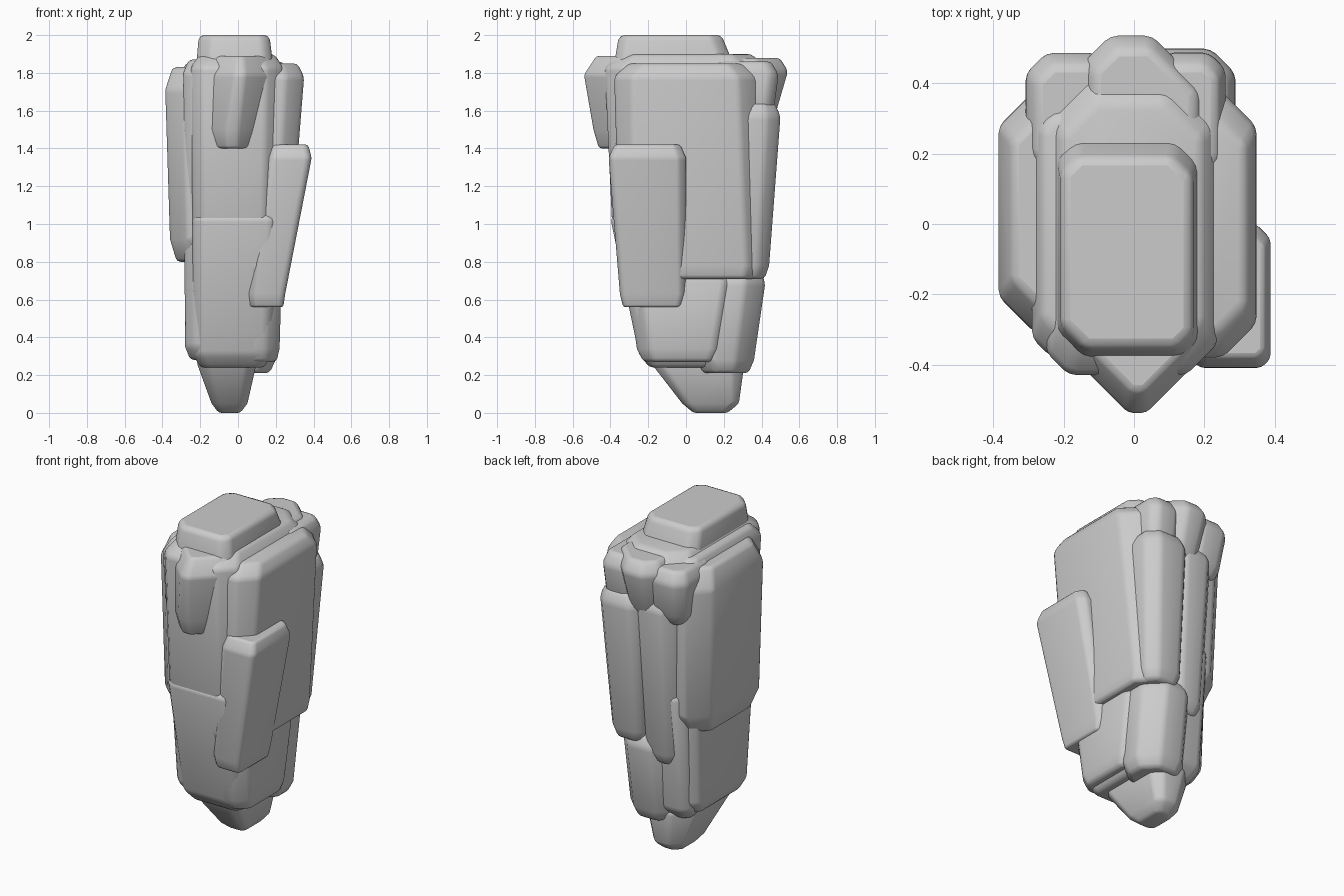
import bpy
import bmesh
import math
import random

random.seed(4)

default_cube = bpy.data.objects.get("Cube")
if default_cube:
    bpy.data.objects.remove(default_cube, do_unlink=True)

stone = bpy.data.materials.new("grey stone")
stone.use_nodes = True
stone_colour = (0.6, 0.6, 0.6, 1)
stone.diffuse_color = stone_colour
stone_shader = stone.node_tree.nodes["Principled BSDF"]
stone_shader.inputs["Base Color"].default_value = stone_colour


def outline(x_range, y_range, scale, cuts):
    """Rectangle scaled about its middle, with unevenly chamfered corners."""
    x_mid, y_mid = sum(x_range) / 2, sum(y_range) / 2
    x0, x1 = [x_mid + (x - x_mid) * scale for x in x_range]
    y0, y1 = [y_mid + (y - y_mid) * scale for y in y_range]
    size = min(x1 - x0, y1 - y0)
    a, b, c, d = [cut * size for cut in cuts]
    return [
        (x0 + a, y0), (x1 - b, y0), (x1, y0 + b), (x1, y1 - c),
        (x1 - c, y1), (x0 + d, y1), (x0, y1 - d), (x0, y0 + a),
    ]


def chunk(name, z, x_low, x_high, y_low, y_high, foot=0.8, crown=0.8,
          cap=0.07, chamfer=0.25):
    """Rock chunk: a tapering body closed by a narrower foot and crown."""
    cuts = [chamfer * random.uniform(0.6, 1.4) for corner in range(4)]
    bottom, top = z
    sections = [
        (bottom, x_low, y_low, foot),
        (bottom + cap, x_low, y_low, 1),
        (top - cap, x_high, y_high, 1),
        (top, x_high, y_high, crown),
    ]
    bm = bmesh.new()
    rings = []
    for height, x_range, y_range, scale in sections:
        points = outline(x_range, y_range, scale, cuts)
        rings.append([bm.verts.new((x, y, height)) for x, y in points])
    for lower, upper in zip(rings, rings[1:]):
        for i in range(len(lower)):
            j = (i + 1) % len(lower)
            bm.faces.new((lower[i], lower[j], upper[j], upper[i]))
    bm.faces.new(list(reversed(rings[0])))
    bm.faces.new(rings[-1])
    bmesh.ops.recalc_face_normals(bm, faces=bm.faces[:])
    mesh = bpy.data.meshes.new(name)
    bm.to_mesh(mesh)
    bm.free()
    mesh.materials.append(stone)
    obj = bpy.data.objects.new(name, mesh)
    bpy.context.collection.objects.link(obj)
    # Worn edges
    worn = obj.modifiers.new("worn edges", "BEVEL")
    worn.width = 0.02
    worn.segments = 2
    worn.limit_method = "ANGLE"
    worn.angle_limit = math.radians(25)
    bpy.ops.object.select_all(action="DESELECT")
    obj.select_set(True)
    bpy.context.view_layer.objects.active = obj
    bpy.ops.object.shade_smooth_by_angle(angle=math.radians(50))


# Central mass with the flat summit
chunk("core_lower", z=(0.24, 1.1),
      x_low=(-0.24, 0.18), x_high=(-0.24, 0.22),
      y_low=(-0.25, 0.33), y_high=(-0.4, 0.4), chamfer=0.15)
chunk("core_upper", z=(0.9, 1.9),
      x_low=(-0.24, 0.22), x_high=(-0.25, 0.24),
      y_low=(-0.39, 0.4), y_high=(-0.43, 0.43), chamfer=0.2)
chunk("summit", z=(1.7, 2),
      x_low=(-0.23, 0.2), x_high=(-0.21, 0.17),
      y_low=(-0.4, 0.3), y_high=(-0.36, 0.2),
      crown=0.95, cap=0.03, chamfer=0.15)

# Pointed foot
chunk("foot", z=(0, 0.32),
      x_low=(-0.14, 0.05), x_high=(-0.22, 0.1),
      y_low=(-0.02, 0.28), y_high=(-0.19, 0.31), foot=0.6, cap=0.05)

# Overhanging front block
chunk("front_crown", z=(1.4, 1.89),
      x_low=(-0.19, 0.13), x_high=(-0.2, 0.22),
      y_low=(-0.49, -0.2), y_high=(-0.54, -0.1), crown=0.7, cap=0.1,
      chamfer=0.35)

# Big flat slab and its neighbours on the +x side
chunk("left_slab", z=(0.71, 1.85),
      x_low=(0, 0.27), x_high=(0, 0.35),
      y_low=(-0.35, 0.4), y_high=(-0.38, 0.38), foot=0.95)
chunk("left_front_buttress", z=(0.56, 1.42),
      x_low=(0.05, 0.25), x_high=(0.14, 0.39),
      y_low=(-0.35, 0), y_high=(-0.41, 0), foot=0.9, crown=0.85,
      chamfer=0.15)
chunk("left_back_buttress", z=(0.71, 1.64),
      x_low=(0, 0.24), x_high=(0, 0.29),
      y_low=(0.2, 0.44), y_high=(0.2, 0.5))
chunk("left_lower_slab", z=(0.27, 0.76),
      x_low=(0, 0.22), x_high=(0, 0.23),
      y_low=(-0.26, 0.2), y_high=(-0.31, 0.26), foot=0.85)

# Stepped back
chunk("back_lower_block", z=(0.21, 0.76),
      x_low=(-0.14, 0.2), x_high=(-0.14, 0.21),
      y_low=(0.06, 0.36), y_high=(0.1, 0.42))
chunk("back_column", z=(0.6, 1.65),
      x_low=(-0.2, 0.05), x_high=(-0.22, 0.08),
      y_low=(0.1, 0.4), y_high=(0.1, 0.47))
chunk("back_crown", z=(1.5, 1.88),
      x_low=(-0.12, 0.17), x_high=(-0.15, 0.21),
      y_low=(0.1, 0.47), y_high=(0.1, 0.54), chamfer=0.35)
chunk("left_back_shoulder", z=(1.5, 1.86),
      x_low=(0.04, 0.25), x_high=(0.04, 0.26),
      y_low=(0.1, 0.46), y_high=(0.1, 0.49))
chunk("right_back_shoulder", z=(1.5, 1.85),
      x_low=(-0.29, 0), x_high=(-0.31, 0),
      y_low=(0.1, 0.45), y_high=(0.1, 0.49))

# Layered slabs on the -x side
chunk("right_inner_layer", z=(0.28, 1.87),
      x_low=(-0.28, 0), x_high=(-0.29, 0),
      y_low=(-0.25, 0.3), y_high=(-0.38, 0.37), chamfer=0.2)
chunk("right_outer_slab", z=(0.8, 1.83),
      x_low=(-0.36, 0), x_high=(-0.385, 0),
      y_low=(-0.3, 0.37), y_high=(-0.31, 0.4), cap=0.12, chamfer=0.3)
